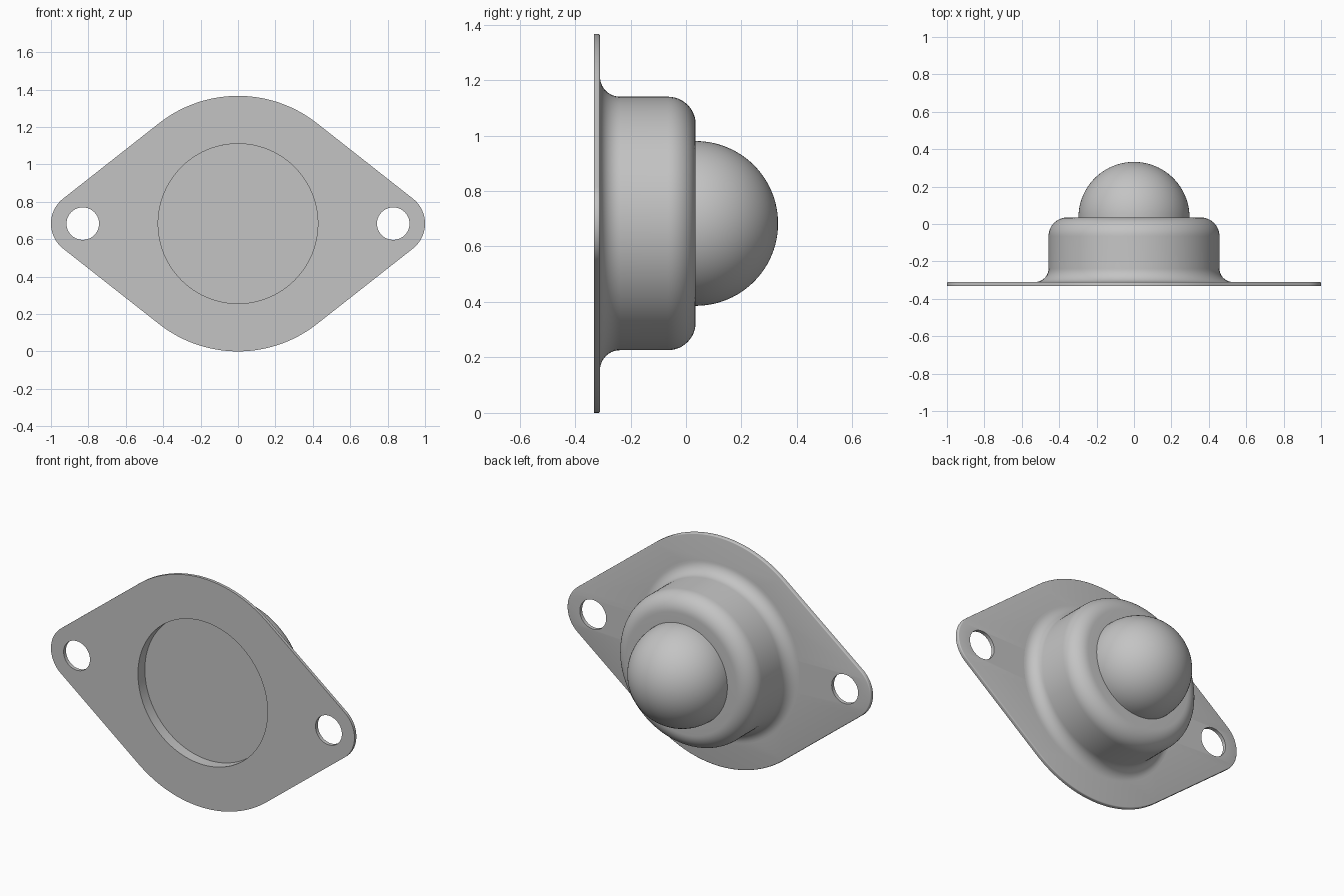
import bpy, bmesh
from math import pi, sin, cos, acos, hypot
from mathutils import Matrix, Vector

old = bpy.data.objects.get("Cube")
if old:
    bpy.data.objects.remove(old, do_unlink=True)

CZ = 0.683                      # height of the centre axis
FRONT, BACK = -0.332, -0.31     # flange thickness range
FLOOR, CAP = -0.267, 0.035      # recess floor, housing end
EAR_X, EAR_R, HOLE_R, RECESS_R = 0.83, 0.17, 0.087, 0.427

steel = bpy.data.materials.new("steel_grey")
steel.use_nodes = True
grey = (0.55, 0.55, 0.55, 1)
steel.diffuse_color = grey
steel.node_tree.nodes["Principled BSDF"].inputs["Base Color"].default_value = grey


def arc(cx, cy, r, a0, a1, n):
    """Points along an arc, both ends included."""
    return [(cx + r * cos(a0 + (a1 - a0) * i / n),
             cy + r * sin(a0 + (a1 - a0) * i / n)) for i in range(n + 1)]


def add_object(name, mesh, angle=0.6):
    obj = bpy.data.objects.new(name, mesh)
    bpy.context.collection.objects.link(obj)
    mesh.materials.clear()
    mesh.materials.append(steel)
    bpy.ops.object.select_all(action='DESELECT')
    obj.select_set(True)
    bpy.context.view_layer.objects.active = obj
    bpy.ops.object.shade_smooth_by_angle(angle=angle)
    return obj


def revolve(name, profile, steps=96):
    """Spin (radius, y) points about the centre axis."""
    bm = bmesh.new()
    verts = [bm.verts.new((r, y, 0)) for r, y in profile]
    edges = [bm.edges.new(pair) for pair in zip(verts, verts[1:])]
    bmesh.ops.spin(bm, geom=verts + edges, cent=(0, 0, 0), axis=(0, 1, 0),
                   angle=2 * pi, steps=steps, use_duplicate=False)
    bmesh.ops.remove_doubles(bm, verts=bm.verts, dist=1e-4)
    bmesh.ops.recalc_face_normals(bm, faces=bm.faces)
    # the profile end at the largest y on the axis side must face outward
    tip = max(bm.faces, key=lambda f: f.calc_center_median().y)
    if tip.normal.y < 0:
        bmesh.ops.reverse_faces(bm, faces=bm.faces)
    bmesh.ops.translate(bm, verts=bm.verts, vec=(0, 0, CZ))
    mesh = bpy.data.meshes.new(name)
    bm.to_mesh(mesh)
    bm.free()
    return add_object(name, mesh)


# Flange: round body blending tangentially into two ears, with three openings
t = acos((CZ - EAR_R) / EAR_X)
outline = (arc(EAR_X, 0, EAR_R, -t, t, 24) + arc(0, 0, CZ, t, pi - t, 40)
           + arc(-EAR_X, 0, EAR_R, pi - t, pi + t, 24)
           + arc(0, 0, CZ, pi + t, 2 * pi - t, 40))
loops = [outline, arc(0, 0, RECESS_R, 0, 2 * pi, 96)[:-1]]
loops += [arc(s * EAR_X, 0, HOLE_R, 0, 2 * pi, 40)[:-1] for s in (-1, 1)]

curve = bpy.data.curves.new("flange_outline", 'CURVE')
curve.dimensions = '2D'
curve.fill_mode = 'BOTH'
curve.extrude = (BACK - FRONT) / 2
for loop in loops:
    spline = curve.splines.new('POLY')
    spline.points.add(len(loop) - 1)
    for p, (x, y) in zip(spline.points, loop):
        p.co = (x, y, 0, 1)
    spline.use_cyclic_u = True
helper = bpy.data.objects.new("flange_outline", curve)
bpy.context.collection.objects.link(helper)
bpy.context.view_layer.update()
flange_mesh = bpy.data.meshes.new_from_object(
    helper.evaluated_get(bpy.context.evaluated_depsgraph_get()))
bpy.data.objects.remove(helper, do_unlink=True)
flange_mesh.transform(Matrix.Translation((0, (FRONT + BACK) / 2, CZ))
                      @ Matrix.Rotation(pi / 2, 4, 'X'))

# Soften the outer back edge of the flange
bm = bmesh.new()
bm.from_mesh(flange_mesh)
bmesh.ops.remove_doubles(bm, verts=bm.verts, dist=1e-5)
bmesh.ops.recalc_face_normals(bm, faces=bm.faces)


def is_outer_rim(e):
    m = (e.verts[0].co + e.verts[1].co) / 2
    d = Vector((abs(m.x), m.z - CZ))
    return (m.y > BACK - 0.001 and e.calc_face_angle(0) > 1
            and d.length > 0.5 and hypot(d.x - EAR_X, d.y) > 0.12)


bmesh.ops.bevel(bm, geom=[e for e in bm.edges if is_outer_rim(e)],
                offset=0.006, segments=3, profile=0.5, affect='EDGES')
bm.to_mesh(flange_mesh)
bm.free()
add_object("flange", flange_mesh)

# Housing: recess floor and wall, flared foot, rounded shoulder, end face
foot = arc(0.529, BACK + 0.072, 0.072, -pi / 2, -pi, 10)
shoulder = arc(0.357, CAP - 0.1, 0.1, 0, pi / 2, 12)
revolve("housing", [(0, FLOOR), (RECESS_R, FLOOR), (RECESS_R, BACK)]
        + foot + shoulder + [(0.28, CAP)])

# Ball: the exposed half of the roller
revolve("ball", arc(0, CAP, 0.297, 0, pi / 2, 24))
